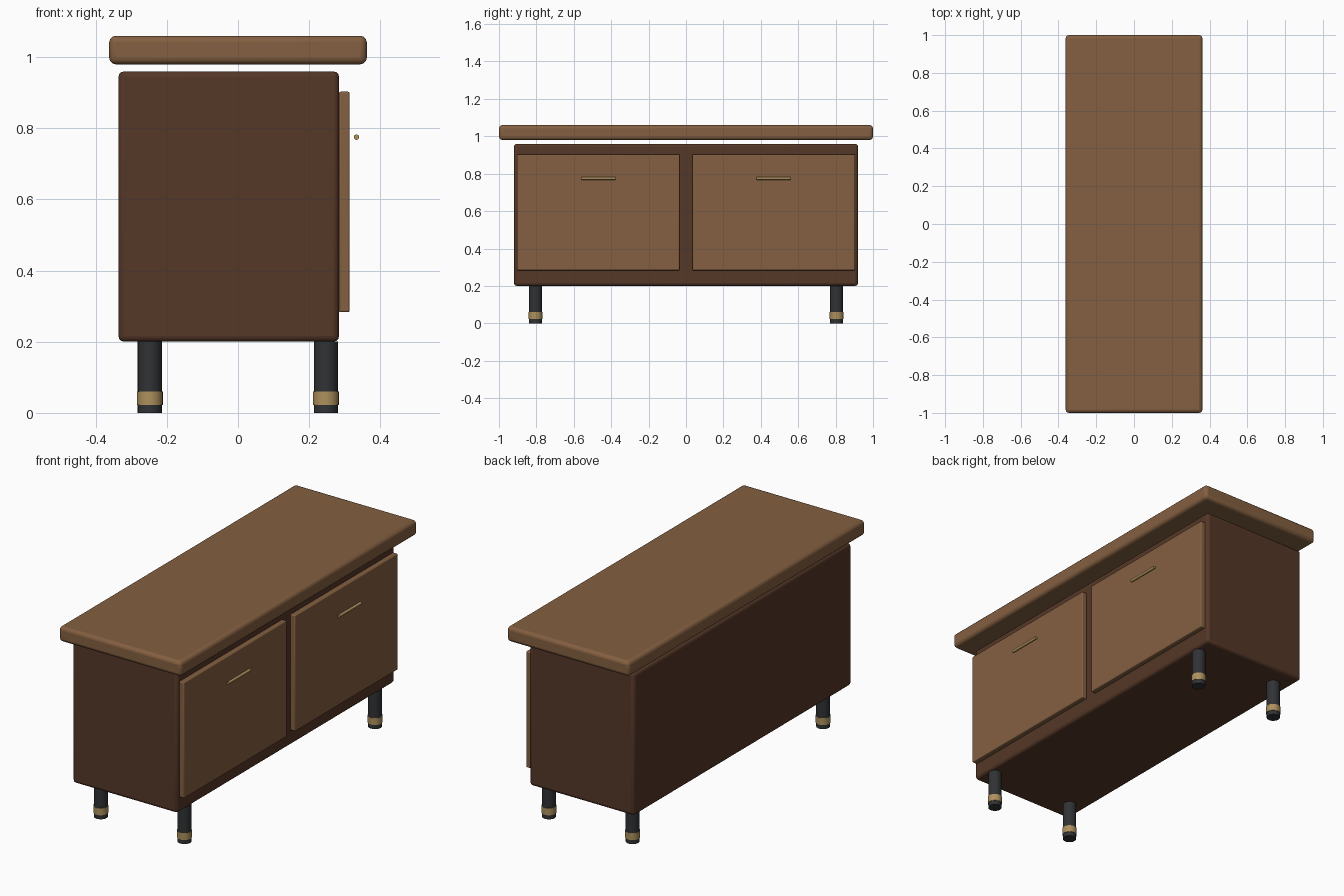
import bpy
import math

if "Cube" in bpy.data.objects:
    bpy.data.objects.remove(bpy.data.objects["Cube"])


def material(name, color):
    m = bpy.data.materials.new(name)
    m.diffuse_color = (*color, 1)
    m.use_nodes = True
    m.node_tree.nodes["Principled BSDF"].inputs["Base Color"].default_value = m.diffuse_color
    return m


DARK_WOOD = material("dark_wood", (0.09, 0.038, 0.02))
WOOD = material("wood", (0.23, 0.115, 0.052))
BLACK = material("black_metal", (0.03, 0.032, 0.035))
BRASS = material("brass", (0.42, 0.28, 0.11))


def finish(name, mat):
    ob = bpy.context.object
    ob.name = name
    ob.data.materials.append(mat)
    bpy.ops.object.shade_smooth_by_angle(angle=math.radians(35))
    return ob


def box(name, x, y, z, mat, bevel):
    """Bevelled box from (min, max) ranges on each axis."""
    ranges = (x, y, z)
    bpy.ops.mesh.primitive_cube_add(size=1, location=[(a + b) / 2 for a, b in ranges])
    bpy.context.object.scale = [b - a for a, b in ranges]
    bpy.ops.object.transform_apply(location=False, rotation=False, scale=True)
    ob = finish(name, mat)
    mod = ob.modifiers.new("bevel", "BEVEL")
    mod.width = bevel
    mod.segments = 3
    return ob


def cylinder(name, radius, depth, loc, mat, rot=(0, 0, 0)):
    bpy.ops.mesh.primitive_cylinder_add(vertices=24, radius=radius, depth=depth,
                                        location=loc, rotation=rot)
    return finish(name, mat)


# Carcass and the slab floating just above it
box("cabinet_body", (-0.336, 0.284), (-0.92, 0.92), (0.2, 0.96), DARK_WOOD, 0.016)
box("top_slab", (-0.362, 0.362), (-1, 1), (0.98, 1.06), WOOD, 0.018)

for side, s in (("left", -1), ("right", 1)):
    # Door fronts with bar handles on the +x face
    y0, y1 = sorted((s * 0.034, s * 0.904))
    box(side + "_door", (0.284, 0.314), (y0, y1), (0.283, 0.903), WOOD, 0.005)
    cylinder(side + "_handle", 0.0075, 0.184, (0.333, s * 0.468, 0.775), BRASS,
             (math.pi / 2, 0, 0))

    # Legs with brass bands
    for end, x in (("back", -0.248), ("front", 0.247)):
        cylinder(f"{end}_{side}_leg", 0.034, 0.2, (x, s * 0.805, 0.1), BLACK)
        cylinder(f"{end}_{side}_leg_band", 0.0365, 0.037, (x, s * 0.805, 0.041), BRASS)
